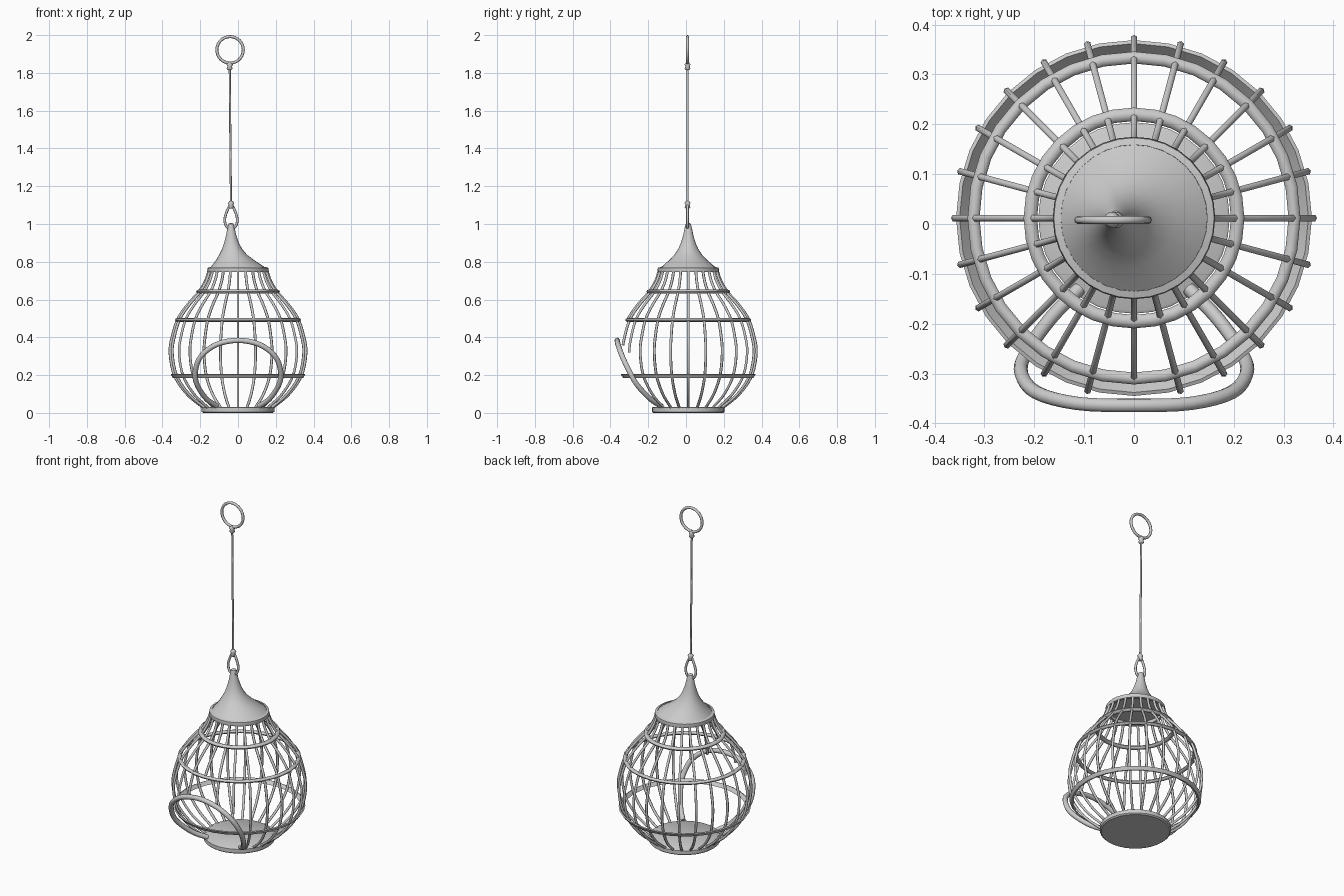
import bpy, bmesh, math
from mathutils import Vector

cube = bpy.data.objects.get("Cube")
if cube:
    bpy.data.objects.remove(cube, do_unlink=True)

grey = bpy.data.materials.new("pale grey")
grey.use_nodes = True
grey.diffuse_color = (0.6, 0.6, 0.6, 1)
grey.node_tree.nodes["Principled BSDF"].inputs["Base Color"].default_value = (0.6, 0.6, 0.6, 1)

CY = 0.012     # cage centre on y
HY = 0.008     # hanger position on y
TIP = -0.037   # the hanger sits a little off centre


def finish(name, bm, angle=40):
    """Turn a bmesh into a shaded object."""
    bmesh.ops.recalc_face_normals(bm, faces=bm.faces)
    mesh = bpy.data.meshes.new(name)
    bm.to_mesh(mesh)
    bm.free()
    mesh.materials.append(grey)
    obj = bpy.data.objects.new(name, mesh)
    bpy.context.collection.objects.link(obj)
    bpy.ops.object.select_all(action="DESELECT")
    obj.select_set(True)
    bpy.context.view_layer.objects.active = obj
    bpy.ops.object.shade_smooth_by_angle(angle=math.radians(angle))
    return obj


def bridge(bm, a, b):
    n = len(a)
    for i in range(n):
        bm.faces.new((a[i], a[(i + 1) % n], b[(i + 1) % n], b[i]))


def circle(bm, r, z, x=0, y=CY, sides=24):
    steps = [math.tau * i / sides for i in range(sides)]
    return [bm.verts.new((x + r * math.cos(t), y + r * math.sin(t), z)) for t in steps]


def loft(name, rows, sides=24, angle=40, y=CY):
    """Capped stack of circles given as (radius, height, x offset)."""
    bm = bmesh.new()
    loops = [circle(bm, r, z, x, y, sides) for r, z, x in rows]
    for a, b in zip(loops, loops[1:]):
        bridge(bm, a, b)
    bm.faces.new(loops[0])
    bm.faces.new(loops[-1])
    return finish(name, bm, angle)


def hoop(name, section):
    """Closed cross-section of (radius, height) turned about the cage axis."""
    bm = bmesh.new()
    loops = [circle(bm, r, z, sides=32) for r, z in section]
    for a, b in zip(loops, loops[1:] + loops[:1]):
        bridge(bm, a, b)
    return finish(name, bm, 50)


def smooth_path(pts, steps=4):
    """Catmull-Rom curve through the points."""
    p = [Vector(q) for q in pts]
    p = [2 * p[0] - p[1]] + p + [2 * p[-1] - p[-2]]
    out = []
    for a, b, c, d in zip(p, p[1:], p[2:], p[3:]):
        for k in range(steps):
            t = k / steps
            out.append(0.5 * (2 * b + (c - a) * t + (2 * a - 5 * b + 4 * c - d) * t ** 2
                              + (3 * b - a - 3 * c + d) * t ** 3))
    return out + [p[-2]]


def tube(name, path, radius, sides=8, closed=False, side=Vector((0, 1, 0))):
    """Round bar along a path."""
    bm = bmesh.new()
    path = [Vector(q) for q in path]
    loops, n = [], len(path)
    for i, p in enumerate(path):
        ahead = path[(i + 1) % n] if closed else path[min(i + 1, n - 1)]
        behind = path[i - 1] if closed else path[max(i - 1, 0)]
        along = (ahead - behind).normalized()
        u = along.cross(side).normalized()
        v = along.cross(u)
        loops.append([bm.verts.new(p + radius * (u * math.cos(t) + v * math.sin(t)))
                      for t in (math.tau * k / sides for k in range(sides))])
    for a, b in zip(loops, loops[1:]):
        bridge(bm, a, b)
    if closed:
        bridge(bm, loops[-1], loops[0])
    else:
        bm.faces.new(loops[0])
        bm.faces.new(loops[-1])
    return finish(name, bm, 65)


# Floor tray
loft("floor_tray", [(0.185, 0, 0), (0.192, 0.006, 0), (0.192, 0.028, 0), (0.186, 0.032, 0)], 32)

# Cage ribs; the front ones stop above the doorway
RIB = [(0.18, 0.025), (0.27, 0.1), (0.337, 0.2), (0.36, 0.32), (0.347, 0.41),
       (0.317, 0.5), (0.265, 0.575), (0.208, 0.64), (0.172, 0.7), (0.152, 0.76)]
DOOR_TOP = {0: 0.48, 1: 0.355, 2: 0.3}
profile = smooth_path([(r, 0, z) for r, z in RIB], 5)
for i in range(24):
    a = math.tau * i / 24
    out = Vector((math.sin(a), -math.cos(a), 0))
    start = DOOR_TOP.get(min(i, 24 - i), 0)
    path = [out * p.x + Vector((0, CY, p.z)) for p in profile if p.z > start]
    tube(f"rib_{i + 1}", path, 0.0075, 6, side=out.cross(Vector((0, 0, 1))))

# Horizontal hoops
for name, r, z, thick in (("middle_hoop", 0.322, 0.492, 0.012), ("upper_hoop", 0.208, 0.642, 0.0135)):
    hoop(name, [(r + thick * math.cos(math.tau * k / 8), z + 0.8 * thick * math.sin(math.tau * k / 8))
                for k in range(8)])
hoop("lower_hoop", [(0.334, 0.188), (0.345, 0.185), (0.357, 0.204), (0.35, 0.207)])

# Arched doorway
half = [(0.11, -0.13, 0.035), (0.168, -0.19, 0.075), (0.217, -0.26, 0.15), (0.226, -0.3, 0.22),
        (0.196, -0.338, 0.3), (0.114, -0.36, 0.362)]
arch = half + [(0, -0.364, 0.384)] + [(-x, y, z) for x, y, z in reversed(half)]
tube("doorway_arch", smooth_path(arch), 0.014, 10, side=Vector((0, 0.8, 0.6)))

# Roof drawn up into an off-centre peak
loft("roof", [(0.15, 0.766, 0), (0.128, 0.785, -0.006), (0.1, 0.81, -0.016), (0.073, 0.838, -0.026),
              (0.053, 0.868, -0.031), (0.039, 0.9, -0.034), (0.027, 0.94, -0.036),
              (0.019, 0.98, TIP), (0.014, 1.0, TIP), (0.005, 1.006, TIP)])
hoop("roof_rim", [(0.145, 0.746), (0.161, 0.746), (0.163, 0.752), (0.161, 0.768), (0.147, 0.772)])

# Hanging loop, cord, knots and ring
drop = [(0, 0.975), (0.022, 0.985), (0.033, 1.015), (0.028, 1.05), (0.008, 1.095)]
left = [(-x, z) for x, z in reversed(drop)]
loop = smooth_path([(TIP + x, HY, z) for x, z in drop + left[:-1] + drop[:1]])
tube("hanging_loop", loop[:-1], 0.007, 8, True)
tube("cord", [(TIP, HY, 1.09), (-0.041, HY, 1.5), (-0.044, HY, 1.86)], 0.0055)
for name, x, z in (("lower_knot", TIP, 1.103), ("upper_knot", -0.044, 1.836)):
    rows = [(0.008, -0.022), (0.016, -0.014), (0.012, -0.002), (0.017, 0.008), (0.008, 0.02)]
    loft(name, [(r, z + dz, x) for r, dz in rows], 10, 80, HY)
ring = [(-0.042 + 0.07 * math.sin(math.tau * k / 32), HY, 1.922 + 0.07 * math.cos(math.tau * k / 32))
        for k in range(32)]
tube("top_ring", ring, 0.008, 8, True)
